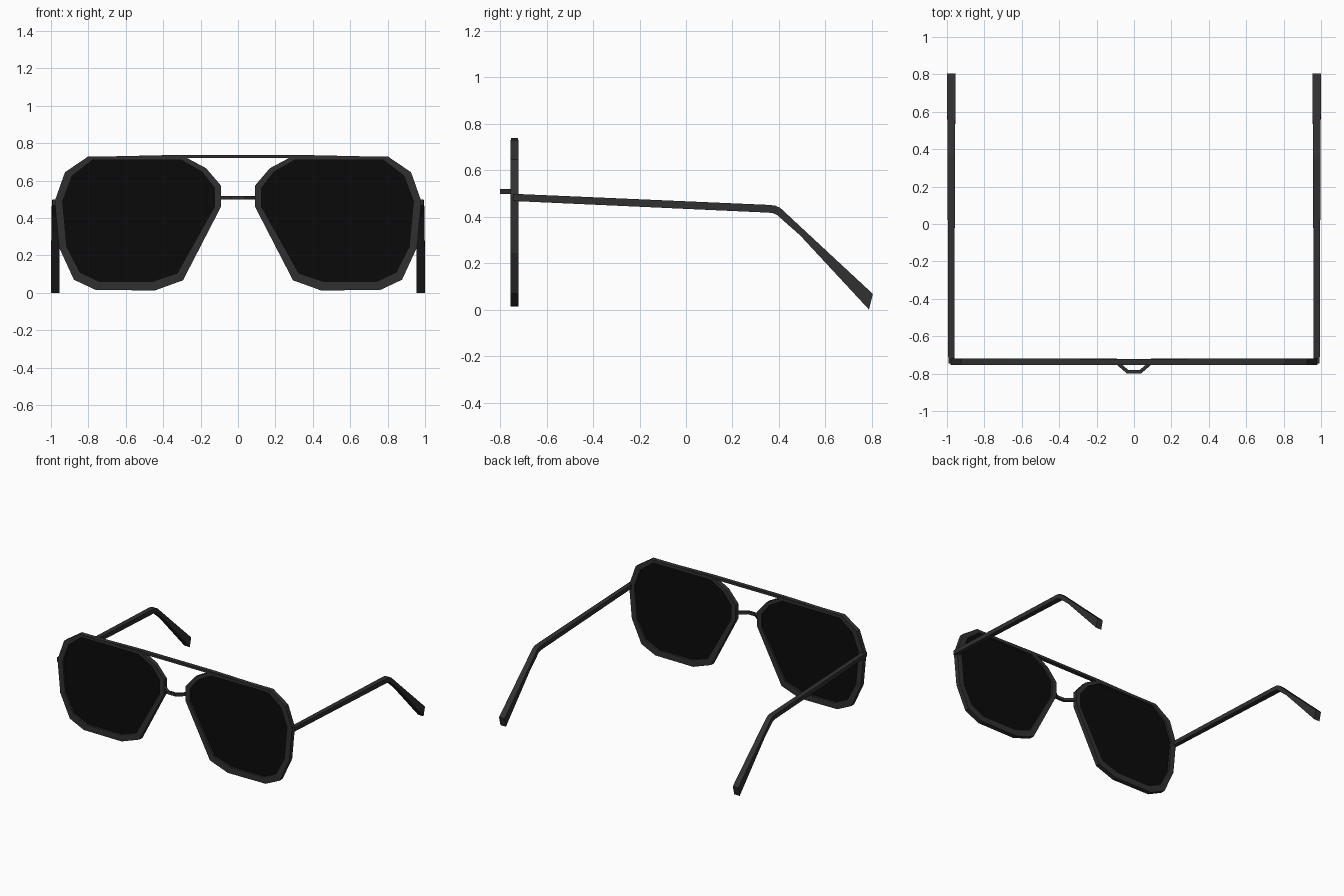
import bpy, bmesh
from mathutils import Vector

if "Cube" in bpy.data.objects:
    bpy.data.objects.remove(bpy.data.objects["Cube"])


def material(name, v):
    m = bpy.data.materials.new(name)
    m.diffuse_color = (v, v, v, 1)
    m.use_nodes = True
    m.node_tree.nodes["Principled BSDF"].inputs["Base Color"].default_value = m.diffuse_color
    return m


FRAME = material("frame_black", 0.03)
LENS = material("lens_black", 0.003)


def finish(name, bm, mat):
    bmesh.ops.recalc_face_normals(bm, faces=bm.faces)
    me = bpy.data.meshes.new(name)
    bm.to_mesh(me)
    bm.free()
    ob = bpy.data.objects.new(name, me)
    me.materials.append(mat)
    bpy.context.collection.objects.link(ob)
    return ob


def skin(name, rings, mat, closed=False):
    """Join equal-sized vertex rings into a flat-faced tube."""
    bm = bmesh.new()
    vs = [[bm.verts.new(p) for p in r] for r in rings]
    n, k = len(vs), len(vs[0])
    for i in range(n if closed else n - 1):
        a, b = vs[i], vs[(i + 1) % n]
        for j in range(k):
            bm.faces.new((a[j], a[(j + 1) % k], b[(j + 1) % k], b[j]))
    if not closed:
        bm.faces.new(vs[0])
        bm.faces.new(vs[-1])
    return finish(name, bm, mat)


# lens and rim outlines (x, z) for the +x side
outer = [(.80, .73), (.925, .645), (.98, .49), (.957, .243), (.877, .07), (.76, .015),
         (.444, .013), (.294, .067), (.09, .462), (.09, .572), (.17, .666), (.29, .73)]
inner = [(.78, .709), (.887, .625), (.938, .49), (.915, .245), (.845, .11), (.74, .06),
         (.46, .06), (.325, .105), (.126, .46), (.126, .562), (.193, .647), (.302, .709)]
Y0, Y1, YM = -.755, -.72, -.737

# temple side profile: y, top z, y, bottom z, half width
temple = [(-.745, .498, -.745, .467, .016), (.361, .45, .352, .417, .020),
          (.383, .447, .373, .415, .020), (.406, .437, .390, .408, .020),
          (.507, .343, .490, .320, .021), (.804, .067, .787, .0, .023)]

for s, side in ((1, "right"), (-1, "left")):
    # rim
    skin("rim_" + side, [[(s*a, Y0, b), (s*a, Y1, b), (s*c, Y1, d), (s*c, Y0, d)]
                         for (a, b), (c, d) in zip(outer, inner)], FRAME, True)
    # lens
    bm = bmesh.new()
    for y in (YM - .003, YM + .003):
        bm.faces.new([bm.verts.new((s*x, y, z)) for x, z in inner])
    finish("lens_" + side, bm, LENS)
    # temple arm
    skin("temple_" + side, [[(s*(.977 - w), yt, zt), (s*(.977 + w), yt, zt),
                             (s*(.977 + w), yb, zb), (s*(.977 - w), yb, zb)]
                            for yt, zt, yb, zb, w in temple], FRAME)

# brow bar, tapering into the rims
skin("brow_bar", [[(x, -.753, .738 - t), (x, -.722, .738 - t), (x, -.722, .72), (x, -.753, .72)]
                  for x, t in ((-.66, .008), (-.3, 0), (.3, 0), (.66, .008))], FRAME)

# nose bridge bowed to the front
path = [(-.095, -.738), (-.034, -.79), (.034, -.79), (.095, -.738)]
rings = []
for x, y in path:
    n = Vector((.4 if x > 0 else -.4, -1, 0)).normalized() * .01
    rings.append([(x + n.x, y + n.y, .498), (x + n.x, y + n.y, .519),
                  (x - n.x, y - n.y, .519), (x - n.x, y - n.y, .498)])
skin("nose_bridge", rings, FRAME)
